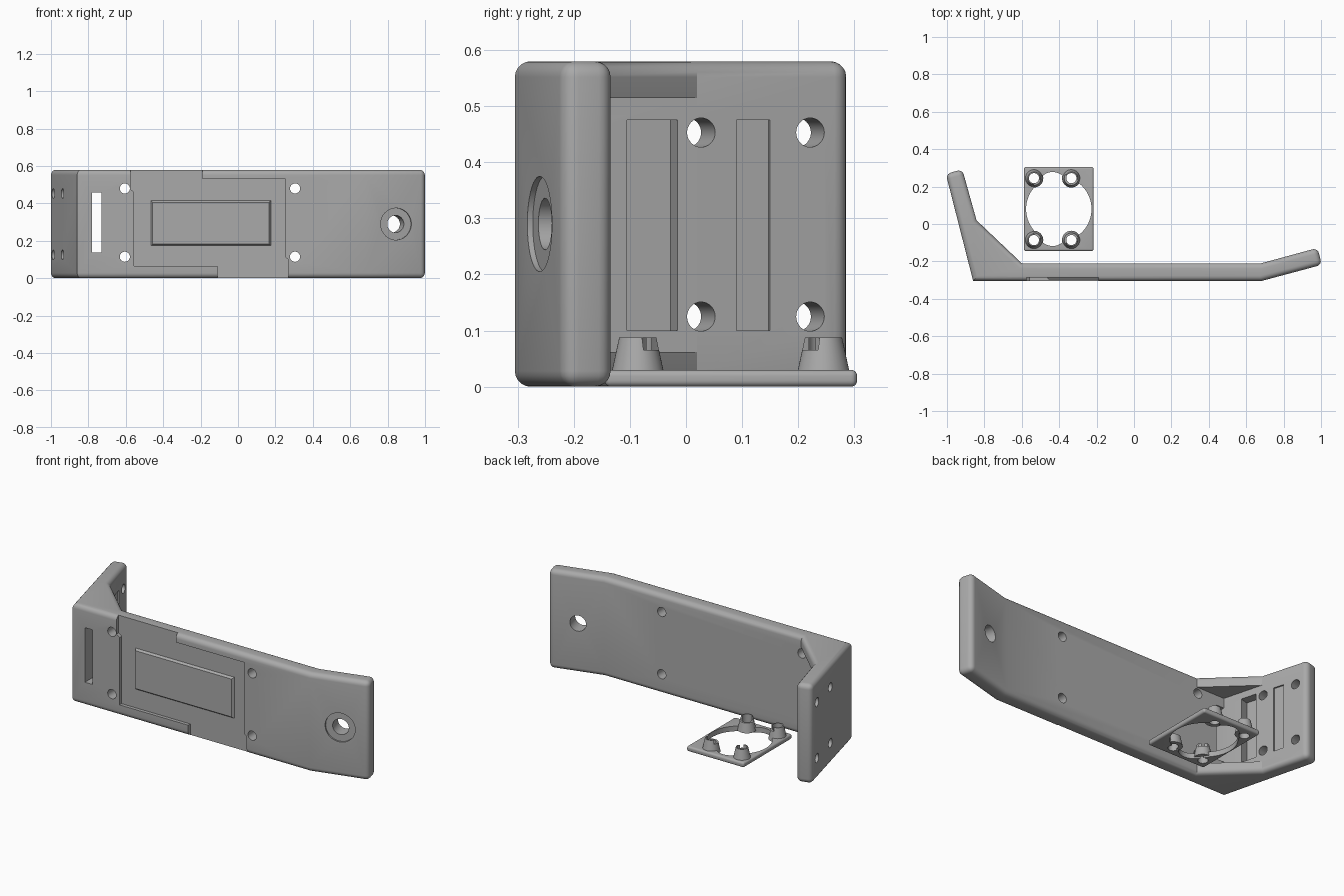
import bpy, bmesh, math
from mathutils import Vector, Matrix

if "Cube" in bpy.data.objects:
    bpy.data.objects.remove(bpy.data.objects["Cube"])

grey = bpy.data.materials.new("plain grey")
grey.use_nodes = True
COLOR = (0.4, 0.4, 0.4, 1)
grey.diffuse_color = COLOR
grey.node_tree.nodes["Principled BSDF"].inputs["Base Color"].default_value = COLOR

H = 0.58              # bracket height
FRONT, BACK = -0.305, -0.21
TILT = math.radians(15)


def finish(name, bm):
    bmesh.ops.recalc_face_normals(bm, faces=bm.faces)
    mesh = bpy.data.meshes.new(name)
    bm.to_mesh(mesh)
    bm.free()
    mesh.materials.append(grey)
    ob = bpy.data.objects.new(name, mesh)
    bpy.context.collection.objects.link(ob)
    return ob


def prism(name, pts, lo, hi, upright=False, bevel=0.0, corners=()):
    """Extrude an outline along z, or along y when upright."""
    bm = bmesh.new()
    place = (lambda p: (p[0], lo, p[1])) if upright else (lambda p: (p[0], p[1], lo))
    verts = [bm.verts.new(place(p)) for p in pts]
    face = bm.faces.new(verts)
    step = Vector((0, hi - lo, 0)) if upright else Vector((0, 0, hi - lo))
    res = bmesh.ops.extrude_face_region(bm, geom=[face])
    moved = [g for g in res["geom"] if isinstance(g, bmesh.types.BMVert)]
    bmesh.ops.translate(bm, verts=moved, vec=step)
    bmesh.ops.recalc_face_normals(bm, faces=bm.faces)
    if bevel:
        def wanted(e):
            a, b = e.verts
            if abs(a.co.z - b.co.z) < 1e-5:
                return True
            return any((a.co.xy - Vector(c)).length < 1e-4 for c in corners)
        bmesh.ops.bevel(bm, geom=[e for e in bm.edges if wanted(e)], offset=bevel,
                        segments=5, profile=0.5, affect="EDGES")
    return finish(name, bm)


def rod(name, at, r1, r2, length, axis=(0, 0, 1), scale=(1, 1), sides=40):
    bm = bmesh.new()
    turn = Vector((0, 0, 1)).rotation_difference(Vector(axis)).to_matrix().to_4x4()
    bmesh.ops.create_cone(bm, cap_ends=True, segments=sides, radius1=r1, radius2=r2, depth=length,
                          matrix=Matrix.Translation(at) @ turn @ Matrix.Diagonal((*scale, 1, 1)))
    return finish(name, bm)


def block(name, at, size, turn=0.0):
    bm = bmesh.new()
    bmesh.ops.create_cube(bm, size=1, matrix=Matrix.Translation(at)
                          @ Matrix.Rotation(turn, 4, "Z") @ Matrix.Diagonal((*size, 1)))
    return finish(name, bm)


def activate(ob):
    bpy.ops.object.select_all(action="DESELECT")
    ob.select_set(True)
    bpy.context.view_layer.objects.active = ob


def cut(ob, *cutters):
    for c in cutters:
        activate(ob)
        mod = ob.modifiers.new("cut", "BOOLEAN")
        mod.operation, mod.solver, mod.object = "DIFFERENCE", "EXACT", c
        bpy.ops.object.modifier_apply(modifier=mod.name)
        bpy.data.objects.remove(c)


def smooth(ob):
    activate(ob)
    bpy.ops.object.shade_smooth_by_angle(angle=math.radians(30))


# Bracket body: bent strip with a corner gusset
ends = [(1.005, -0.218), (0.981, -0.128), (-0.918, 0.292), (-1.006, 0.268)]
inner_corner, gusset_top, gusset_foot = (-0.78, BACK), (-0.842, 0.02), (-0.6, BACK)
outline = [(-0.86, FRONT), (0.68, FRONT), ends[0], ends[1], (0.68, BACK),
           gusset_foot, gusset_top, ends[2], ends[3]]
bracket = prism("bracket", outline, 0, H, bevel=0.028, corners=ends)

# Hollow the gusset so only a web at the top and bottom stays
cut(bracket, prism("gusset_gap", [inner_corner, (-0.6, BACK), (-0.5, BACK + 0.002),
                                  (-0.5, 0.1), (-0.8633, 0.1)], 0.062, 0.515))

# Stepped recess on the front
recess = [(-0.555, 0.065), (-0.555, 0.46), (-0.575, 0.475), (-0.575, 0.65), (-0.19, 0.65),
          (-0.19, 0.53), (0.255, 0.53), (0.255, 0.11), (0.27, 0.1), (0.27, -0.1),
          (-0.11, -0.1), (-0.11, 0.065)]
cut(bracket, prism("recess", recess, -0.4, -0.285, upright=True))

# Strap slot and screw holes through the front
cut(bracket, block("slot", (-0.755, -0.25, 0.298), (0.05, 0.3, 0.32)))
for x in (-0.605, 0.305):
    for z in (0.115, 0.48):
        cut(bracket, rod("hole", (x, -0.25, z), 0.027, 0.027, 0.3, (0, 1, 0)))

# Left-hand flange: screw holes and two pockets
normal = Vector((math.cos(TILT), math.sin(TILT), 0))


def flange_point(y, z):
    return Vector((-0.842 - (y - 0.02) * math.tan(TILT), y, z))


for y in (0.027, 0.222):
    for z in (0.125, 0.453):
        cut(bracket, rod("hole", flange_point(y, z), 0.026, 0.026, 0.3, normal))
for y, width, depth in ((-0.06, 0.093, 0.05), (0.12, 0.062, 0.01)):
    cut(bracket, block("pocket", flange_point(y, 0.288), (2 * depth, width, 0.375), TILT))

# Right-hand flange: bolt hole with a shallow counterbore
axis = Vector((math.sin(TILT), -math.cos(TILT), 0))
face_at = Vector((0.845, FRONT + 0.165 * math.tan(TILT), 0.29))
cut(bracket, rod("bolt_hole", face_at, 0.046, 0.046, 0.4, axis),
    rod("counterbore", face_at + axis * 0.04, 0.085, 0.085, 0.1, axis))
smooth(bracket)

# Raised pad with sloping sides inside the recess
bm = bmesh.new()
bmesh.ops.create_cube(bm, size=1, matrix=Matrix.Translation((-0.145, -0.288, 0.295))
                      @ Matrix.Diagonal((0.65, 0.018, 0.25, 1)))
for v in bm.verts:
    if v.co.y < -0.288:
        v.co.x -= math.copysign(0.014, v.co.x + 0.145)
        v.co.z -= math.copysign(0.014, v.co.z - 0.295)
finish("front_pad", bm)

# Separate mounting plate with an opening
CX, CY = -0.402, 0.08
corners = [(-0.588, -0.145), (-0.216, -0.145), (-0.216, 0.305), (-0.588, 0.305)]
plate = prism("mounting_plate", corners, 0, 0.03, bevel=0.011, corners=corners)
cut(plate, rod("opening", (CX, CY, 0), 0.175, 0.175, 0.2, sides=72),
    rod("opening_slot", (-0.435, CY, 0), 0.198, 0.198, 0.2, scale=(0.62, 1), sides=72))

# Tapered hollow posts, trimmed on the side towards the opening
spots = [(x, y) for x in (-0.535, -0.335) for y in (-0.086, 0.245)]
for x, y in spots:
    cut(plate, rod("hole", (x, y, 0), 0.027, 0.027, 0.2))
    post = rod("post", (x, y, 0.049), 0.05, 0.033, 0.078)
    cut(post, rod("bore", (x, y, 0.05), 0.027, 0.027, 0.3),
        rod("trim", (CX, CY, 0.115), 0.187, 0.187, 0.1, sides=72))
    smooth(post)
smooth(plate)
